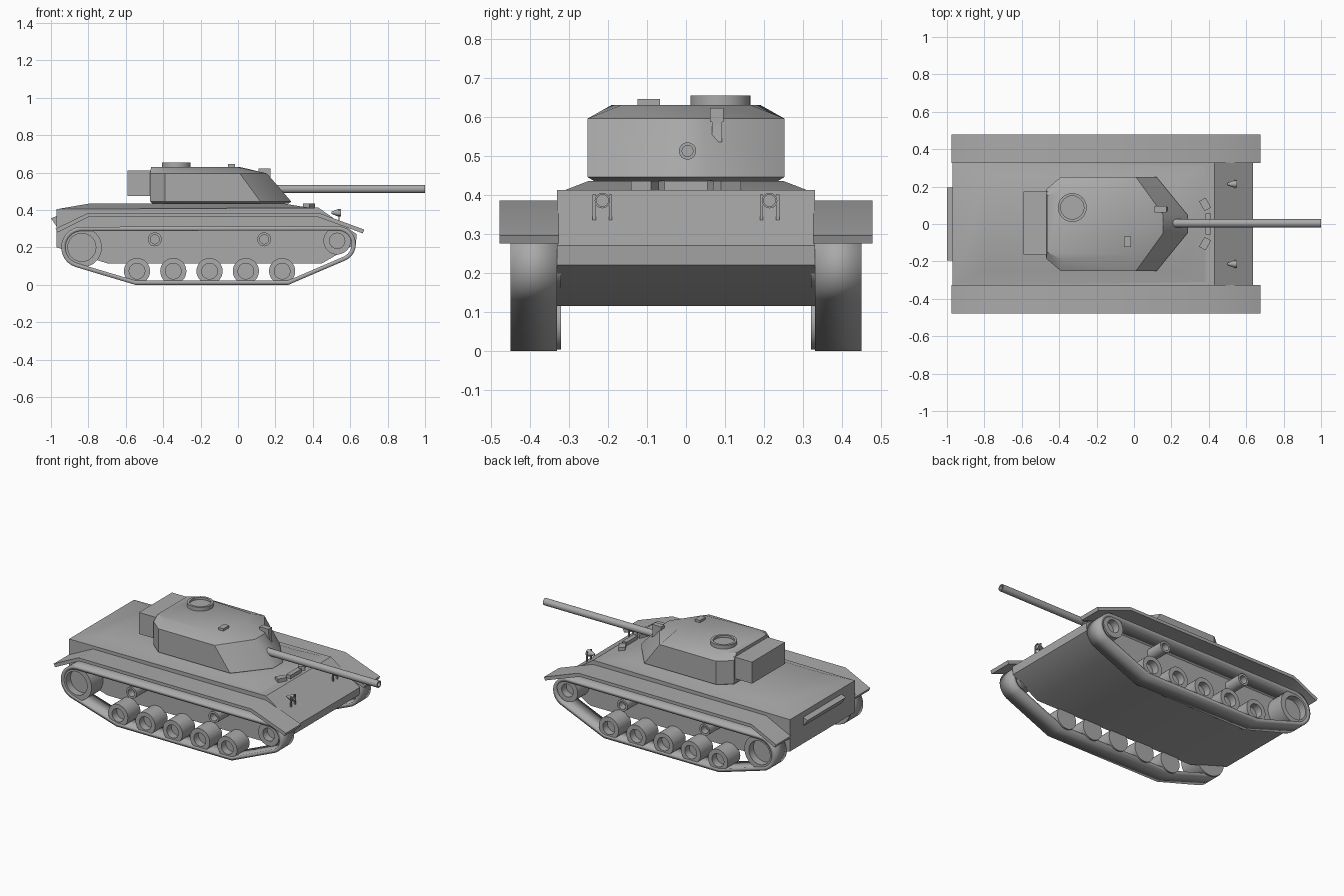
import bpy, bmesh, math
from mathutils import Vector, Matrix
from mathutils.geometry import convex_hull_2d

cube = bpy.data.objects.get("Cube")
if cube:
    bpy.data.objects.remove(cube, do_unlink=True)

GREY = (0.4, 0.4, 0.4, 1)
paint = bpy.data.materials.new("grey_paint")
paint.use_nodes = True
paint.diffuse_color = GREY
paint.node_tree.nodes["Principled BSDF"].inputs["Base Color"].default_value = GREY


def finish(name, bm, mirror=False, thickness=0):
    """Turn a bmesh into a painted object with optional shell and side mirror."""
    mesh = bpy.data.meshes.new(name)
    bm.to_mesh(mesh)
    bm.free()
    ob = bpy.data.objects.new(name, mesh)
    bpy.context.collection.objects.link(ob)
    mesh.materials.append(paint)
    if thickness:
        mod = ob.modifiers.new("Shell", "SOLIDIFY")
        mod.thickness, mod.offset, mod.use_even_offset = thickness, -1, True
    if mirror:
        mod = ob.modifiers.new("Mirror", "MIRROR")
        mod.use_axis = (False, True, False)
        mod.use_mirror_merge = False
    bpy.ops.object.select_all(action="DESELECT")
    ob.select_set(True)
    bpy.context.view_layer.objects.active = ob
    bpy.ops.object.shade_smooth_by_angle(angle=math.radians(32))
    return ob


def loft(name, rings, mirror=False):
    """Skin equal-length rings of points and cap both ends."""
    bm = bmesh.new()
    loops = [[bm.verts.new(p) for p in ring] for ring in rings]
    n = len(loops[0])
    for a, b in zip(loops, loops[1:]):
        for i in range(n):
            j = (i + 1) % n
            bm.faces.new((a[i], a[j], b[j], b[i]))
    bm.faces.new(loops[0])
    bm.faces.new(loops[-1])
    bmesh.ops.recalc_face_normals(bm, faces=bm.faces)
    return finish(name, bm, mirror)


def prism(name, profile, y0, y1, mirror=False):
    """Extrude a side profile (x, z) across y."""
    return loft(name, [[(x, y, z) for x, z in profile] for y in (y0, y1)], mirror)


def lathe(name, centre, axis, profile, mirror=False, sides=32):
    """Spin (radius, distance) pairs about an axis through centre."""
    turn = Vector(axis).to_track_quat("Z", "Y")
    angles = [math.tau * i / sides for i in range(sides)]
    rings = [[Vector(centre) + turn @ Vector((r * math.cos(a), r * math.sin(a), d))
              for a in angles] for r, d in profile]
    return loft(name, rings, mirror)


def box(name, centre, size, yaw=0, pitch=0, mirror=False):
    bm = bmesh.new()
    place = (Matrix.Translation(centre) @ Matrix.Rotation(yaw, 4, "Z")
             @ Matrix.Rotation(pitch, 4, "Y") @ Matrix.Diagonal((*size, 1)))
    bmesh.ops.create_cube(bm, size=1, matrix=place)
    return finish(name, bm, mirror)


def plan(half, z):
    """Symmetric outline from its +y half, listed rear to front."""
    return [(x, y, z) for x, y in half] + [(x, -y, z) for x, y in reversed(half)]


# Hull with sloped nose, tail and raised deck
prism("hull", [(-0.97, 0.404), (-0.97, 0.20), (-0.70, 0.115), (0.45, 0.115),
               (0.63, 0.22), (0.635, 0.27), (0.43, 0.412)], -0.33, 0.33)
loft("engine_deck", [plan([(-0.97, 0.33), (0.43, 0.33)], 0.404),
                     plan([(-0.79, 0.25), (0.24, 0.25)], 0.435)])
prism("rear_ledge", [(-0.965, 0.37), (-1.0, 0.355), (-0.965, 0.305)], -0.195, 0.195)

# Fenders with drooping ends
prism("fender", [(-0.975, 0.30), (-0.80, 0.385), (0.43, 0.385), (0.675, 0.295),
                 (0.667, 0.275), (0.42, 0.365), (-0.795, 0.365), (-0.965, 0.28)],
      0.325, 0.478, True)

# Track band wrapped round the end wheels and the ground run
outline = [Vector((-0.55, 0)), Vector((0.27, 0))]
for cx, cz, r in ((-0.835, 0.2, 0.11), (0.535, 0.217, 0.095)):
    outline += [Vector((cx + r * math.cos(k * math.tau / 40), cz + r * math.sin(k * math.tau / 40)))
                for k in range(40)]
outline = [outline[i] for i in convex_hull_2d(outline)]
if sum(a.cross(b) for a, b in zip(outline, outline[1:] + outline[:1])) < 0:
    outline.reverse()
bm = bmesh.new()
inner, outer = ([bm.verts.new((p.x, y, p.y)) for p in outline] for y in (0.33, 0.449))
for i in range(len(outline)):
    j = (i + 1) % len(outline)
    bm.faces.new((inner[i], outer[i], outer[j], inner[j]))
finish("track", bm, True, 0.022)


# Wheels with recessed hubs
def wheel(name, x, z, r, hub):
    lathe(name, (x, 0, z), (0, 1, 0),
          [(r, 0.32), (r, 0.447), (hub, 0.447), (hub, 0.40)], True)


for i in range(5):
    wheel(f"road_wheel_{i + 1}", -0.54 + 0.194 * i, 0.073, 0.07, 0.042)
wheel("drive_wheel", -0.835, 0.2, 0.107, 0.075)
wheel("idler_wheel", 0.53, 0.235, 0.073, 0.041)
for name, x in (("rear_return_roller", -0.445), ("front_return_roller", 0.14)):
    wheel(name, x, 0.243, 0.037, 0.024)

# Turret: ring, faceted body, stowage box
lathe("turret_ring", (-0.12, 0, 0), (0, 0, 1), [(0.22, 0.42), (0.22, 0.45)])
loft("turret", [
    plan([(-0.46, 0.175), (-0.38, 0.235), (0.11, 0.235), (0.27, 0.045)], 0.435),
    plan([(-0.47, 0.185), (-0.39, 0.252), (0.12, 0.252), (0.285, 0.05)], 0.445),
    plan([(-0.47, 0.185), (-0.39, 0.252), (0.01, 0.252), (0.155, 0.05)], 0.595),
    plan([(-0.465, 0.15), (-0.385, 0.19), (-0.01, 0.165), (0.01, 0.05)], 0.63)])
box("stowage_box", (-0.525, 0.005, 0.543), (0.13, 0.335, 0.138))

# Gun barrel with open muzzle
lathe("gun_barrel", (0, 0.004, 0.512), (1, 0, 0),
      [(0.022, 0.15), (0.022, 1.0), (0.014, 1.0), (0.014, 0.93)])

# Roof fittings
lathe("cupola", (-0.33, 0.088, 0), (0, 0, 1),
      [(0.077, 0.61), (0.077, 0.654), (0.062, 0.654), (0.062, 0.64)])
box("roof_periscope", (-0.035, -0.095, 0.634), (0.036, 0.058, 0.022))
box("sight_housing", (0.142, 0.079, 0.604), (0.064, 0.034, 0.036))
prism("sight_bracket", [(0.11, 0.59), (0.174, 0.59), (0.174, 0.575), (0.18, 0.535)],
      0.066, 0.092)

# Driver vision blocks
box("centre_vision_block", (0.398, 0, 0.423), (0.03, 0.11, 0.024))
box("side_vision_block", (0.38, 0.105, 0.423), (0.04, 0.06, 0.024),
    yaw=math.radians(30), mirror=True)

# Headlights on twin posts
lathe("headlight", (0.535, 0.214, 0.385), (1, 0, 0),
      [(0.006, -0.035), (0.02, 0), (0.02, 0.015), (0.015, 0.015), (0.015, 0.008)],
      True, 16)
for name, y in (("inner_light_post", 0.193), ("outer_light_post", 0.235)):
    box(name, (0.54, y, 0.368), (0.008, 0.008, 0.065), mirror=True)
